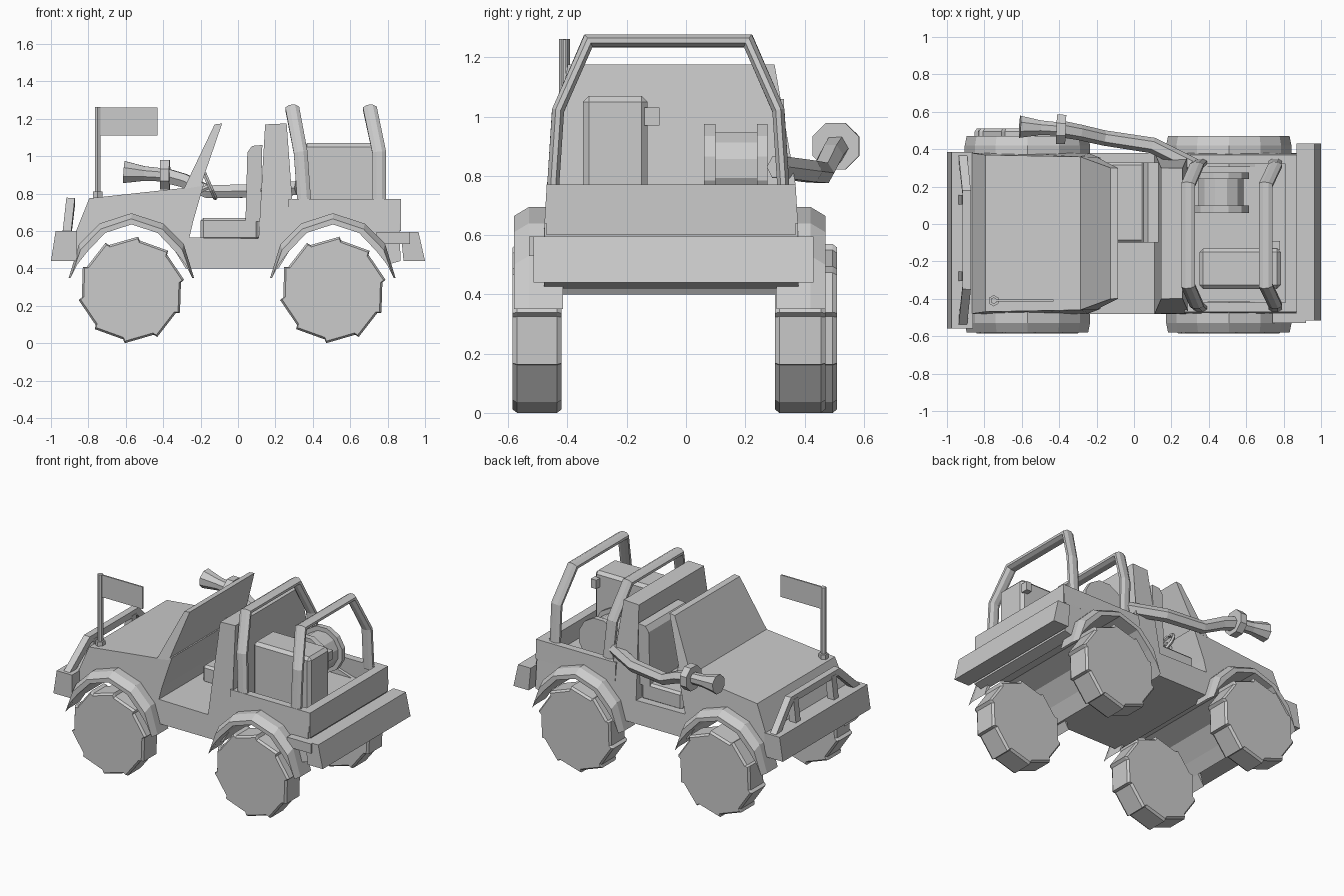
import bpy, bmesh
from math import sin, cos, pi, radians
from mathutils import Vector as V

if "Cube" in bpy.data.objects:
    bpy.data.objects.remove(bpy.data.objects["Cube"])

CY = -0.05  # centre line of the car


def loft(name, rings):
    """Skin a list of closed rings and cap both ends."""
    bm = bmesh.new()
    vs = [[bm.verts.new(p) for p in r] for r in rings]
    n = len(rings[0])
    for a, b in zip(vs, vs[1:]):
        for i in range(n):
            bm.faces.new((a[i], a[(i + 1) % n], b[(i + 1) % n], b[i]))
    bm.faces.new(vs[0])
    bm.faces.new(vs[-1])
    bmesh.ops.recalc_face_normals(bm, faces=bm.faces)
    me = bpy.data.meshes.new(name)
    bm.to_mesh(me)
    bm.free()
    ob = bpy.data.objects.new(name, me)
    bpy.context.collection.objects.link(ob)
    return ob


def half(z):
    """Half width of the bodywork at a height."""
    if z < 0.6:
        return 0.43
    return 0.43 - 0.01 * (z - 0.6) / 0.17 if z < 0.77 else 0.42 - 0.07 * (z - 0.77) / 0.4


def body(name, prof):
    return loft(name, [[(x, CY + s * half(z), z) for x, z in prof] for s in (-1, 1)])


def prism(name, prof, y0, y1):
    return loft(name, [[(x, y, z) for x, z in prof] for y in (y0, y1)])


def box(name, x0, x1, y0, y1, z0, z1, bevel=0):
    ob = prism(name, [(x0, z0), (x1, z0), (x1, z1), (x0, z1)], y0, y1)
    if bevel:
        m = ob.modifiers.new("bevel", 'BEVEL')
        m.width, m.segments = bevel, 1
    return ob


def tube(name, path, radii, sides=8, ref=(0, 0, 1), aspect=1.0):
    """Sweep an n-gon along a path; aspect flattens it across ref."""
    P = [V(p) for p in path]
    rings = []
    for i, p in enumerate(P):
        a = (p - P[i - 1]).normalized() if i else V()
        b = (P[i + 1] - p).normalized() if i < len(P) - 1 else V()
        t = (a + b).normalized()
        v = t.cross(V(ref)).normalized()
        u = v.cross(t)
        k = 1 / max(0.6, t.dot(b if i == 0 else a))
        r = radii[i] if isinstance(radii, (list, tuple)) else radii
        angs = [2 * pi * (j + 0.5) / sides for j in range(sides)]
        rings.append([p + u * r * cos(w) + v * r * aspect * k * sin(w) for w in angs])
    return loft(name, rings)


# Main body: hood, cab floor, cab back wall, bed floor, wheel arches underneath
arch = [(-0.29, 0.42), (-0.235, 0.49), (-0.14, 0.59), (0, 0.635), (0.14, 0.59), (0.235, 0.49), (0.29, 0.40)]
FX, RX = -0.57, 0.507
profile = [(-0.87, 0.44), (-0.87, 0.59), (-0.795, 0.775), (-0.29, 0.83), (-0.18, 0.86), (-0.24, 0.65),
           (-0.26, 0.565), (0.11, 0.56), (0.145, 1.17), (0.26, 1.175), (0.29, 0.77),
           (0.29, 0.65), (0.86, 0.65), (0.87, 0.44)]
profile += [(RX + x, z) for x, z in reversed(arch)] 
i0 = len(profile) - 7
profile[i0] = (RX + 0.29, 0.42)
profile[-1] = (RX - 0.29, 0.40)
profile += [(FX + x, z) for x, z in reversed(arch)]
body("car_body", profile)

# Windscreen
body("windscreen", [(-0.29, 0.825), (-0.125, 1.17), (-0.085, 1.175), (-0.2, 0.84)])

# Cargo bed walls and tailgate
for s in (-1, 1):
    rings = []
    for off in (0, -0.05):
        rings.append([(x, CY + s * (half(z) + off), z) for x, z in
                      ((0.27, 0.64), (0.87, 0.64), (0.87, 0.77), (0.27, 0.77))])
    loft("bed_side", rings)
box("tailgate", 0.81, 0.872, CY - 0.42, CY + 0.42, 0.60, 0.77)

# Fender flares
outer = [(-0.335, 0.35), (-0.28, 0.53), (-0.17, 0.64), (0, 0.695), (0.17, 0.64), (0.28, 0.53), (0.335, 0.35)]
for cx in (FX, RX):
    for s in (-1, 1):
        rings = []
        for d, drop in ((0.36, 0), (0.475, 0), (0.525, 0.03)):
            out = [(x * (1 - drop), z - drop * (z > 0.4)) for x, z in outer]
            inn = [(x, 0.42 if z < 0.43 else z) for x, z in reversed(arch)]
            rings.append([(cx + x, -0.055 + s * d, z) for x, z in out + inn])
        loft("fender", rings)


# Wheels: ten stepped tread blocks around a flat disc
def wheel(cx, y0, y1):
    rings = []
    for y, k in ((y0, 0.96), (y0 + 0.015, 1), (y1 - 0.015, 1), (y1, 0.96)):
        ring = []
        for i in range(10):
            for da, r in ((-0.02, 0.268), (0.02, 0.287)):
                w = 2 * pi * (i + 0.27) / 10 + da
                ring.append((cx + r * k * cos(w), y, 0.285 + r * k * sin(w)))
        rings.append(ring)
    loft("wheel", rings)


wheel(FX, -0.585, -0.42)
wheel(RX, -0.585, -0.42)
wheel(FX, 0.345, 0.51)
wheel(RX, 0.30, 0.47)

# Bumpers and rear light
prism("front_bumper", [(-0.975, 0.6), (-0.86, 0.6), (-0.86, 0.44), (-1.0, 0.44)], -0.56, 0.385)
prism("rear_bumper", [(0.87, 0.595), (0.965, 0.595), (1.0, 0.44), (0.885, 0.44)], -0.515, 0.43)
box("rear_light", 0.74, 0.92, -0.53, -0.46, 0.53, 0.595)

# Grille guard with two posts
tube("grille_guard", [(-0.915, 0.355, 0.58), (-0.895, 0.17, 0.755), (-0.895, -0.34, 0.755), (-0.915, -0.525, 0.58)],
     0.032, 4, (1, 0, 0))
for y in (0.13, -0.28):
    tube("guard_post", [(-0.915, y, 0.58), (-0.895, y, 0.75)], 0.035, 4, (1, 0, 0))

# Roll bars
for xb, xm, xt, n in ((0.355, 0.335, 0.29, "front"), (0.755, 0.755, 0.705, "rear")):
    side = [(xb, 0.39, 0.74), (xm, 0.372, 1.02), (xt, 0.27, 1.255)]
    path = [(x, -0.06 - d, z) for x, d, z in side] + [(x, -0.06 + d, z) for x, d, z in reversed(side)]
    tube("roll_bar_" + n, path, 0.04, 8, (1, 0, 0), 0.55)

# Seat and steering wheel
box("seat_base", -0.2, 0.11, -0.1, 0.33, 0.55, 0.67, 0.015)
prism("seat_back", [(0.04, 0.65), (0.05, 1.02), (0.075, 1.055), (0.13, 1.06), (0.12, 0.65)], -0.1, 0.33)
bpy.ops.mesh.primitive_torus_add(major_segments=10, minor_segments=5, major_radius=0.07, minor_radius=0.012,
                                 location=(-0.15, 0.12, 0.84), rotation=(0, radians(66), 0))
bpy.context.object.name = "steering_wheel"
tube("steering_column", [(-0.25, 0.12, 0.795), (-0.15, 0.12, 0.84)], 0.015, 6)

# Cargo box with side knob
box("cargo_box", 0.35, 0.785, -0.347, -0.13, 0.64, 1.07, 0.02)
box("box_knob", 0.74, 0.78, -0.14, -0.09, 0.97, 1.03)

# Hose reel lying across the bed
for name, y0, y1, r in (("reel_flange", 0.06, 0.10, 0.155), ("reel_drum", 0.09, 0.25, 0.125),
                        ("reel_flange", 0.24, 0.275, 0.155)):
    tube(name, [(0.465, y0, 0.825), (0.465, y1, 0.825)], r, 12)

# Hose along the far side, with collar and flared nozzle
tube("hose", [(0.32, 0.31, 0.83), (0.10, 0.42, 0.815), (-0.16, 0.46, 0.81), (-0.29, 0.49, 0.87), (-0.40, 0.51, 0.90)],
     [0.042, 0.042, 0.04, 0.042, 0.045], 6)
tube("nozzle_collar", [(-0.365, 0.505, 0.9), (-0.415, 0.507, 0.9)], 0.085, 8)
tube("nozzle", [(-0.40, 0.508, 0.9), (-0.5, 0.515, 0.907), (-0.61, 0.52, 0.915)], [0.038, 0.042, 0.064], 8)

# Flag on its pole
tube("flag_pole", [(-0.75, -0.41, 0.76), (-0.75, -0.41, 1.262)], 0.018, 6, (1, 0, 0))
tube("pole_socket", [(-0.75, -0.41, 0.76), (-0.75, -0.41, 0.81)], 0.03, 6, (1, 0, 0))
box("flag", -0.745, -0.43, -0.415, -0.405, 1.11, 1.26)
